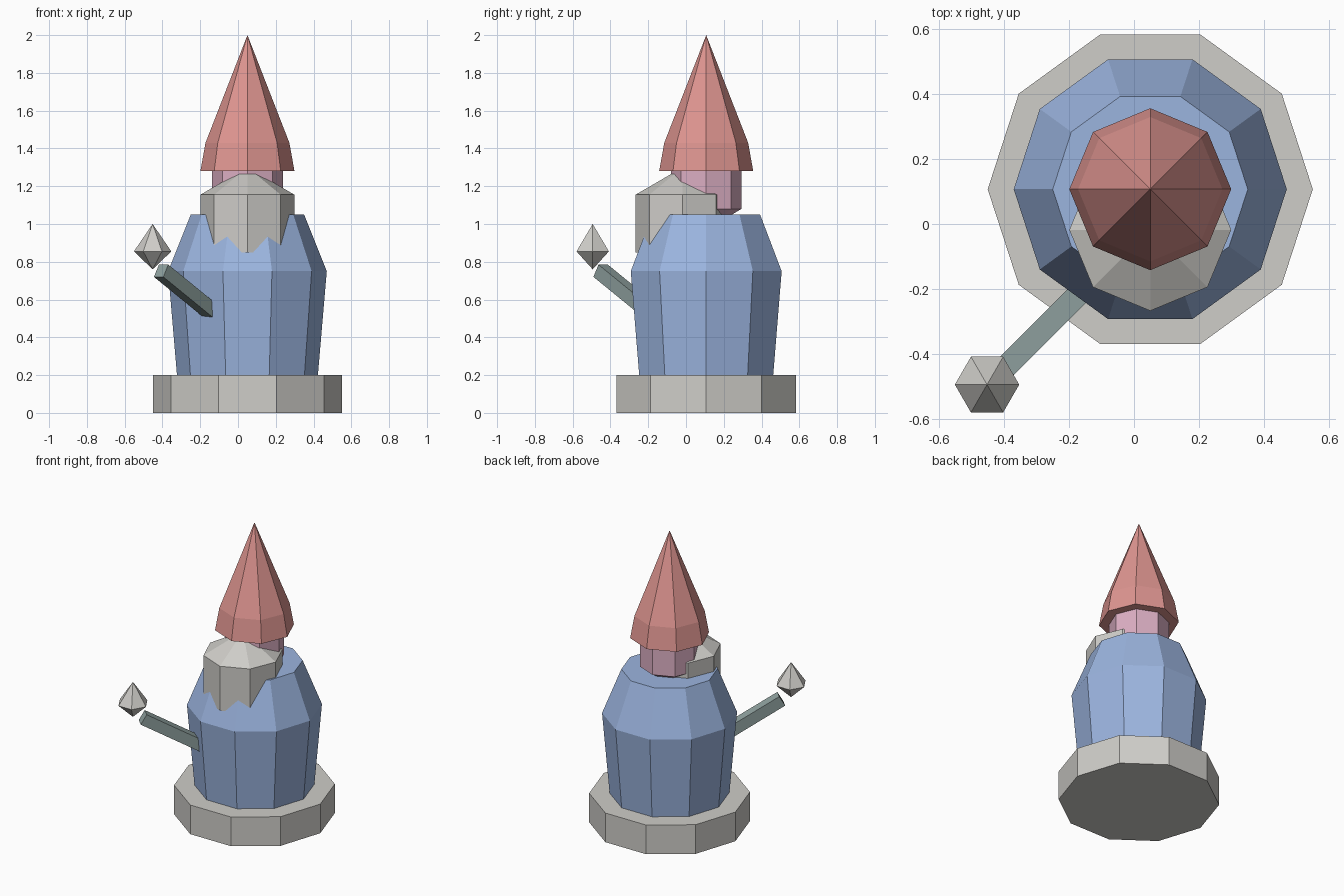
import bpy, bmesh, math
from mathutils import Matrix, Vector

if "Cube" in bpy.data.objects:
    bpy.data.objects.remove(bpy.data.objects["Cube"])


def material(name, rgb):
    m = bpy.data.materials.new(name)
    m.diffuse_color = (*rgb, 1)
    m.use_nodes = True
    m.node_tree.nodes["Principled BSDF"].inputs["Base Color"].default_value = m.diffuse_color
    return m


STONE = material("pale_stone", (0.62, 0.61, 0.58))
BLUE = material("coat_blue", (0.33, 0.46, 0.74))
RED = material("hat_red", (0.73, 0.30, 0.28))
PINK = material("skin_pink", (0.72, 0.43, 0.55))
GREEN = material("grey_green", (0.27, 0.35, 0.34))


def finish(name, bm, mat):
    bmesh.ops.recalc_face_normals(bm, faces=bm.faces)
    me = bpy.data.meshes.new(name)
    bm.to_mesh(me)
    bm.free()
    me.materials.append(mat)
    ob = bpy.data.objects.new(name, me)
    bpy.context.collection.objects.link(ob)
    return ob


def turned(name, centre, sides, profile, mat):
    """Faceted solid from (radius, z) rings; radius 0 gives a point."""
    bm = bmesh.new()
    rings = []
    for r, z in profile:
        n = sides if r > 0 else 1
        rings.append([bm.verts.new((centre[0] + r * math.cos(math.tau * i / sides),
                                    centre[1] + r * math.sin(math.tau * i / sides), z))
                      for i in range(n)])
    for a, b in zip(rings, rings[1:]):
        for i in range(sides):
            j = (i + 1) % sides
            quad = [a[i % len(a)], a[j % len(a)], b[j % len(b)], b[i % len(b)]]
            bm.faces.new(list(dict.fromkeys(quad)))
    for ring in (rings[0], rings[-1]):
        if len(ring) > 1:
            bm.faces.new(ring)
    return finish(name, bm, mat)


AXIS = (0.05, 0.107)

# Ten-sided plinth and coat
turned("plinth", AXIS, 10, [(0.5, 0), (0.5, 0.2)], STONE)
turned("coat", AXIS, 10, [(0.373, 0.2), (0.42, 0.75), (0.30, 1.05)], BLUE)

# Eight-sided head, beard and pointed hat
turned("head", AXIS, 8, [(0, 0.97), (0.187, 1.08), (0.187, 1.33), (0, 1.44)], PINK)
turned("beard", (0.05, -0.018), 8, [(0.249, 0.85), (0.249, 1.155), (0, 1.30)], STONE)
turned("hat", AXIS, 8, [(0.249, 1.28), (0.222, 1.43), (0, 2.0)], RED)

# Square arm rising out of the coat at 30 degrees
length = 0.6
end = Vector((-0.407, -0.452, 0.7525))
direction = Vector((-1, -1, 0.816)).normalized()
side = Vector((1, -1, 0)).normalized()
up = direction.cross(side)
rot = Matrix((direction, side, up)).transposed().to_4x4()
bm = bmesh.new()
bmesh.ops.create_cube(bm, size=1, matrix=Matrix.Translation(end - direction * length / 2)
                      @ rot @ Matrix.Diagonal((length, 0.07, 0.075, 1)))
finish("arm", bm, GREEN)

# Six-sided lantern gem floating past the arm
turned("lantern_gem", (-0.452, -0.494), 6, [(0, 0.76), (0.099, 0.855), (0, 1.0)], STONE)
